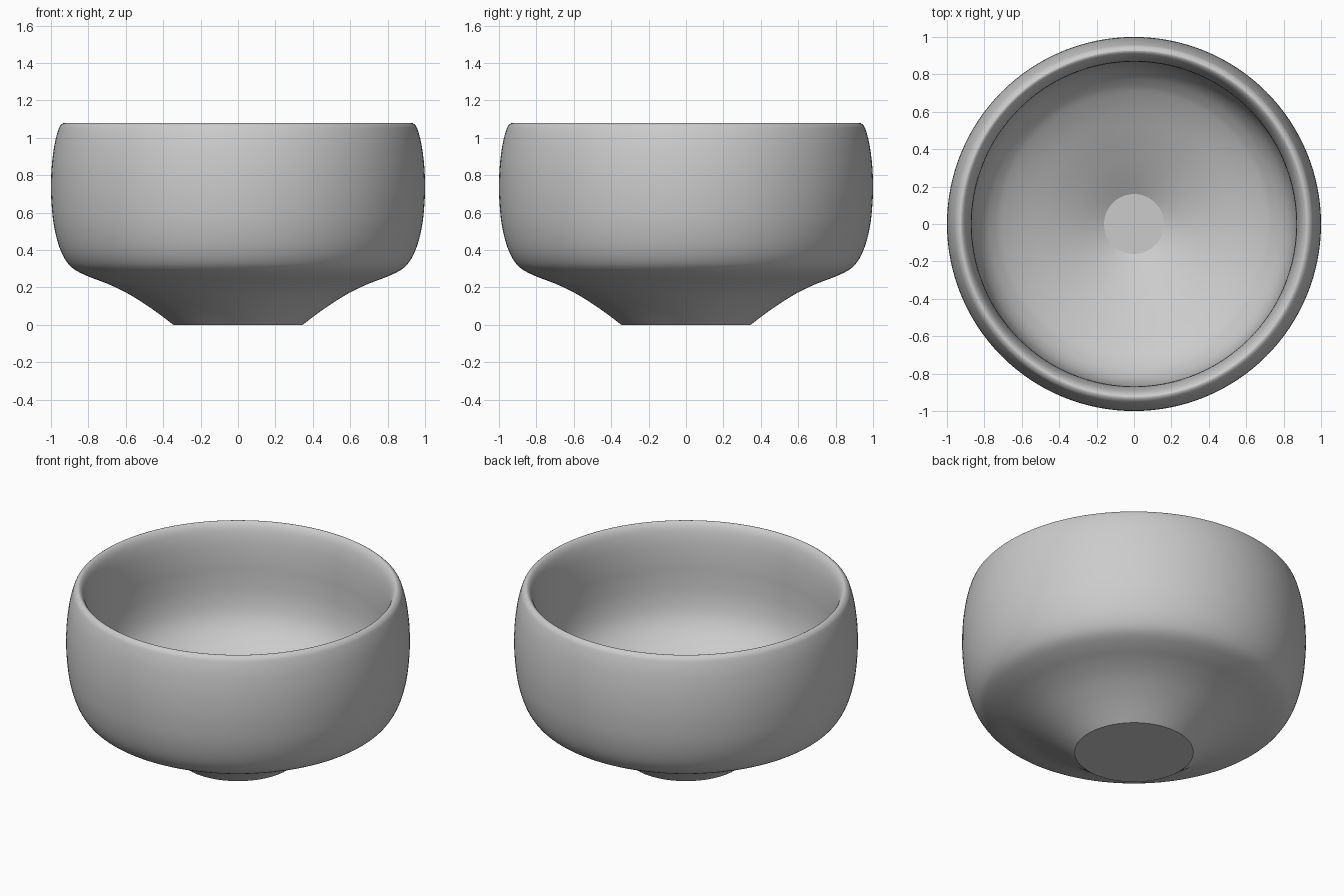
import bpy, bmesh, math
from mathutils import Vector

cube = bpy.data.objects.get("Cube")
if cube:
    bpy.data.objects.remove(cube, do_unlink=True)

SEGMENTS = 128


def smooth_path(points, steps=4):
    """Catmull-Rom curve through (radius, height) points."""
    p = [Vector(q) for q in points]
    p = [2 * p[0] - p[1]] + p + [2 * p[-1] - p[-2]]
    path = []
    for a, b, c, d in zip(p, p[1:], p[2:], p[3:]):
        for i in range(steps):
            t = i / steps
            path.append(0.5 * (2 * b + (c - a) * t + (2 * a - 5 * b + 4 * c - d) * t**2
                               + (3 * b - a - 3 * c + d) * t**3))
    return path + [p[-2]]


def lathe(name, path, material):
    """Spin a profile about z and close both ends with flat discs."""
    bm = bmesh.new()
    rings = []
    for r, z in path:
        rings.append([bm.verts.new((r * math.cos(a), r * math.sin(a), z))
                      for a in (2 * math.pi * i / SEGMENTS for i in range(SEGMENTS))])
    for low, high in zip(rings, rings[1:]):
        for i in range(SEGMENTS):
            j = (i + 1) % SEGMENTS
            bm.faces.new((low[i], low[j], high[j], high[i]))
    bm.faces.new(rings[0][::-1])
    bm.faces.new(rings[-1])
    bmesh.ops.recalc_face_normals(bm, faces=bm.faces)
    mesh = bpy.data.meshes.new(name)
    bm.to_mesh(mesh)
    bm.free()
    mesh.materials.append(material)
    obj = bpy.data.objects.new(name, mesh)
    bpy.context.collection.objects.link(obj)
    bpy.ops.object.select_all(action="DESELECT")
    obj.select_set(True)
    bpy.context.view_layer.objects.active = obj
    bpy.ops.object.shade_smooth_by_angle(angle=math.radians(20))
    return obj


# Glaze
glaze = bpy.data.materials.new("grey_glaze")
glaze.use_nodes = True
grey = (0.6, 0.6, 0.6, 1)
glaze.diffuse_color = grey
glaze.node_tree.nodes["Principled BSDF"].inputs["Base Color"].default_value = grey

# Outside from the foot up, over the rounded lip, and down to the inner floor
outside = [(0.345, 0), (0.42, 0.057), (0.5, 0.113), (0.6, 0.174), (0.7, 0.221),
           (0.8, 0.259), (0.88, 0.3), (0.926, 0.353), (0.96, 0.43), (0.985, 0.535),
           (0.997, 0.65), (1, 0.75), (0.995, 0.86), (0.98, 0.97), (0.96, 1.045)]
lip = [(0.946, 1.07), (0.926, 1.08), (0.908, 1.066), (0.893, 1.035), (0.88, 0.98)]
inside = [(0.872, 0.91), (0.868, 0.83), (0.867, 0.74), (0.86, 0.63), (0.838, 0.53),
          (0.8, 0.457), (0.75, 0.402), (0.7, 0.363), (0.6, 0.305), (0.45, 0.232),
          (0.3, 0.157), (0.16, 0.081)]

lathe("bowl", smooth_path(outside + lip + inside), glaze)
